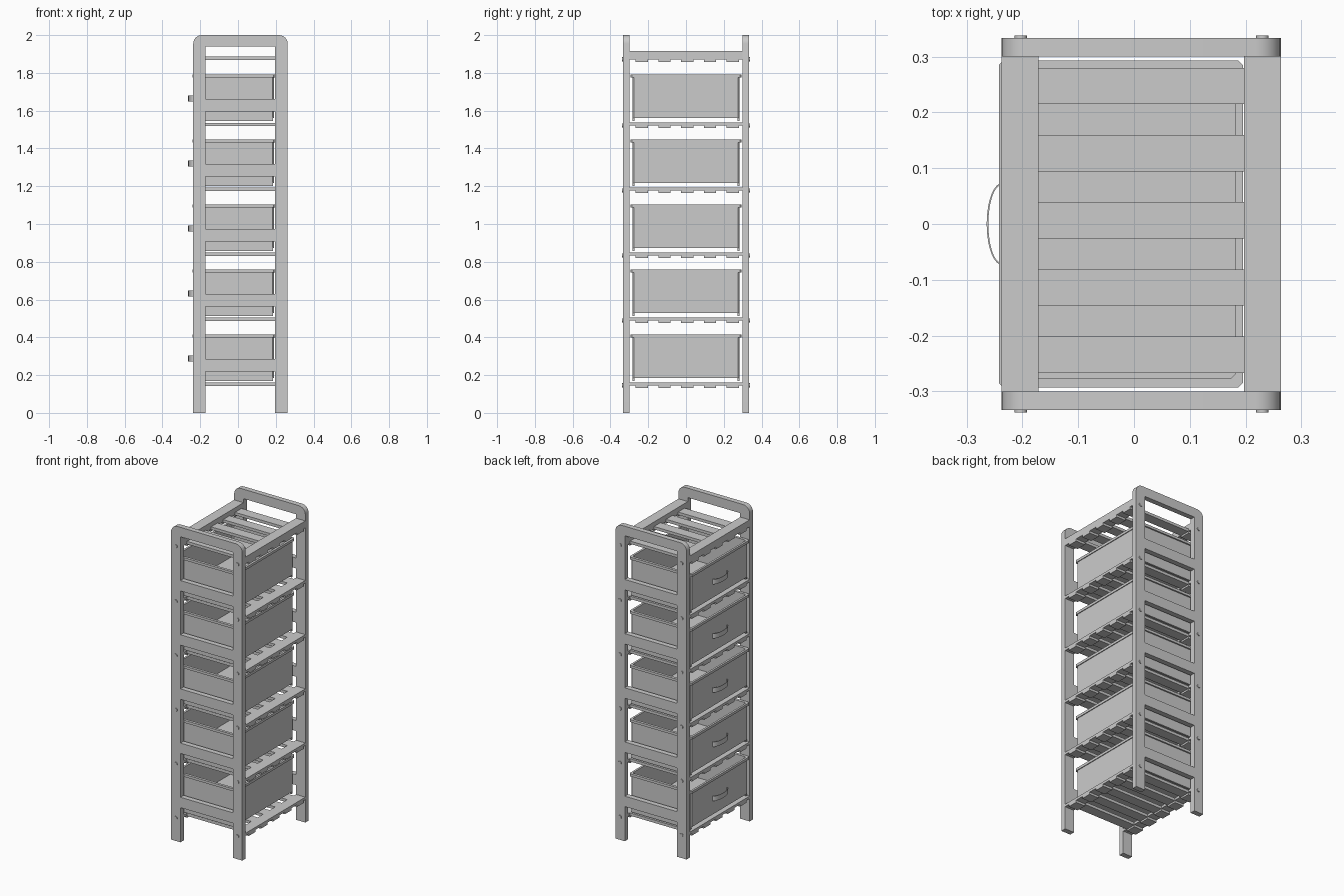
import bpy, bmesh, math
from mathutils import Matrix, Vector

cube = bpy.data.objects.get("Cube")
if cube:
    bpy.data.objects.remove(cube, do_unlink=True)

grey = bpy.data.materials.new("light_grey")
grey.use_nodes = True
grey.diffuse_color = (0.6, 0.6, 0.6, 1)
grey.node_tree.nodes["Principled BSDF"].inputs["Base Color"].default_value = (0.6, 0.6, 0.6, 1)

PITCH = 0.344
LEVELS = 5
LEFT, RIGHT = -0.237, 0.263     # outer post edges
POST = 0.066                    # post width
IN_L, IN_R = LEFT + POST, RIGHT - POST
SLATS = [0.0065 + 0.1205 * i for i in range(-2, 3)]


def finish(name, bm, smooth=False):
    bmesh.ops.recalc_face_normals(bm, faces=bm.faces)
    mesh = bpy.data.meshes.new(name)
    bm.to_mesh(mesh)
    bm.free()
    mesh.materials.append(grey)
    ob = bpy.data.objects.new(name, mesh)
    bpy.context.collection.objects.link(ob)
    if smooth:
        bpy.ops.object.select_all(action='DESELECT')
        ob.select_set(True)
        bpy.context.view_layer.objects.active = ob
        bpy.ops.object.shade_smooth_by_angle(angle=math.radians(35))
    return ob


def box(bm, x, y, z):
    size = [b - a for a, b in (x, y, z)]
    mid = Vector([(a + b) / 2 for a, b in (x, y, z)])
    bmesh.ops.create_cube(bm, size=1, matrix=Matrix.Translation(mid) @ Matrix.Diagonal((*size, 1)))


def prism(bm, outline, z0, z1):
    """Extrude an xy outline; returns the top face."""
    base = bm.faces.new([bm.verts.new((x, y, z0)) for x, y in outline])
    geom = bmesh.ops.extrude_face_region(bm, geom=[base])["geom"]
    bmesh.ops.translate(bm, vec=(0, 0, z1 - z0), verts=[g for g in geom if isinstance(g, bmesh.types.BMVert)])
    return next(g for g in geom if isinstance(g, bmesh.types.BMFace))


def chamfered(x0, x1, y, c):
    return [(x0 + c, -y), (x1 - c, -y), (x1, c - y), (x1, y - c),
            (x1 - c, y), (x0 + c, y), (x0, y - c), (x0, c - y)]


def arc(cx, cz, r, start):
    return [(cx + r * math.cos(math.radians(start + a)), cz + r * math.sin(math.radians(start + a)))
            for a in range(0, 91, 15)]


# End frames: rounded top, two legs and a window for every level
def end_frame(name, y):
    curve = bpy.data.curves.new(name, 'CURVE')
    curve.dimensions = '2D'
    curve.fill_mode = 'BOTH'
    curve.extrude = 0.0165
    r = 0.045
    outer = [(LEFT, 0), (IN_L, 0), (IN_L, 0.22), (IN_R, 0.22), (IN_R, 0), (RIGHT, 0)]
    outer += arc(RIGHT - r, 2 - r, r, 0) + arc(LEFT + r, 2 - r, r, 90)
    loops = [outer]
    for k in range(LEVELS):
        low = 0.286 + PITCH * k
        high = 0.22 + PITCH * (k + 1) if k < LEVELS - 1 else 1.94
        loops.append([(IN_L, low), (IN_L, high), (IN_R, high), (IN_R, low)])
    for pts in loops:
        s = curve.splines.new('POLY')
        s.points.add(len(pts) - 1)
        for p, (x, z) in zip(s.points, pts):
            p.co = (x, z, 0, 1)
        s.use_cyclic_u = True
    ob = bpy.data.objects.new(name + "_curve", curve)
    bpy.context.collection.objects.link(ob)
    bpy.context.view_layer.update()
    mesh = bpy.data.meshes.new_from_object(ob.evaluated_get(bpy.context.evaluated_depsgraph_get()))
    bpy.data.objects.remove(ob, do_unlink=True)
    bm = bmesh.new()
    bm.from_mesh(mesh)
    bpy.data.meshes.remove(mesh)
    bmesh.ops.remove_doubles(bm, verts=bm.verts, dist=0.0001)
    bm.transform(Matrix.Translation((0, y, 0)) @ Matrix.Rotation(math.pi / 2, 4, 'X'))
    finish(name, bm, True)


end_frame("front_frame", -0.3165)
end_frame("back_frame", 0.3165)

# Shelves: two long rails with cross slats let in from below
for k in range(LEVELS + 1):
    z = 0.131 + PITCH * k + (0.006 if k == LEVELS else 0)
    top = 1.915 if k == LEVELS else z + 0.03
    rails, slats = bmesh.new(), bmesh.new()
    for x in ((LEFT, IN_L), (IN_R, RIGHT)):
        box(rails, x, (-0.3, 0.3), (z + 0.014, top))
        for y in SLATS:
            box(rails, x, (y - 0.0325, y + 0.0325), (z, z + 0.014))
    for y in SLATS:
        box(slats, (IN_L, IN_R), (y - 0.0325, y + 0.0325), (z + 0.011, z + 0.029))
    finish(f"shelf_rails_{k + 1}", rails)
    finish(f"shelf_slats_{k + 1}", slats)

    # Bolts through the end frames into the rails
    bolts = bmesh.new()
    for x in (-0.203, 0.23):
        for side in (-1, 1):
            m = Matrix.Translation((x, side * 0.333, z + 0.015)) @ Matrix.Rotation(math.pi / 2, 4, 'X')
            bmesh.ops.create_cone(bolts, cap_ends=True, segments=16, radius1=0.011,
                                  radius2=0.011, depth=0.01, matrix=m)
    finish(f"bolts_{k + 1}", bolts, True)

# Drawers: open box with a rim, side runners and a bowed pull
for k in range(LEVELS):
    z = PITCH * k
    bm = bmesh.new()
    cap = prism(bm, chamfered(-0.237, 0.19, 0.284, 0.008), 0.186 + z, 0.4 + z)
    bmesh.ops.delete(bm, geom=[cap], context='FACES_ONLY')
    edges = [e for e in bm.edges if e.is_boundary]

    def step(edges, sx, sy, dz):
        ext = bmesh.ops.extrude_edge_only(bm, edges=edges)["geom"]
        for v in (g for g in ext if isinstance(g, bmesh.types.BMVert)):
            v.co.x += sx if v.co.x > 0 else -sx
            v.co.y += sy if v.co.y > 0 else -sy
            v.co.z += dz
        return [g for g in ext if isinstance(g, bmesh.types.BMEdge)]

    edges = step(edges, 0.005, 0.009, 0)
    edges = step(edges, 0, 0, 0.016)
    edges = step(edges, -0.013, -0.017, 0)
    edges = step(edges, 0, 0, -0.222)
    bmesh.ops.contextual_create(bm, geom=edges)
    finish(f"drawer_{k + 1}", bm)

    runners = bmesh.new()
    for s in (-1, 1):
        box(runners, (-0.23, 0.185), sorted((s * 0.272, s * 0.284)), (0.17 + z, 0.188 + z))
    finish(f"drawer_runners_{k + 1}", runners)

    pull = bmesh.new()
    steps = [math.pi * i / 20 for i in range(21)]
    outside = [(-0.237 - 0.027 * math.sin(a), 0.073 * math.cos(a)) for a in steps]
    inside = [(-0.237 - 0.024 * math.sin(a), 0.07 * math.cos(a)) for a in reversed(steps)]
    prism(pull, outside + inside, 0.273 + z, 0.304 + z)
    finish(f"drawer_pull_{k + 1}", pull, True)
